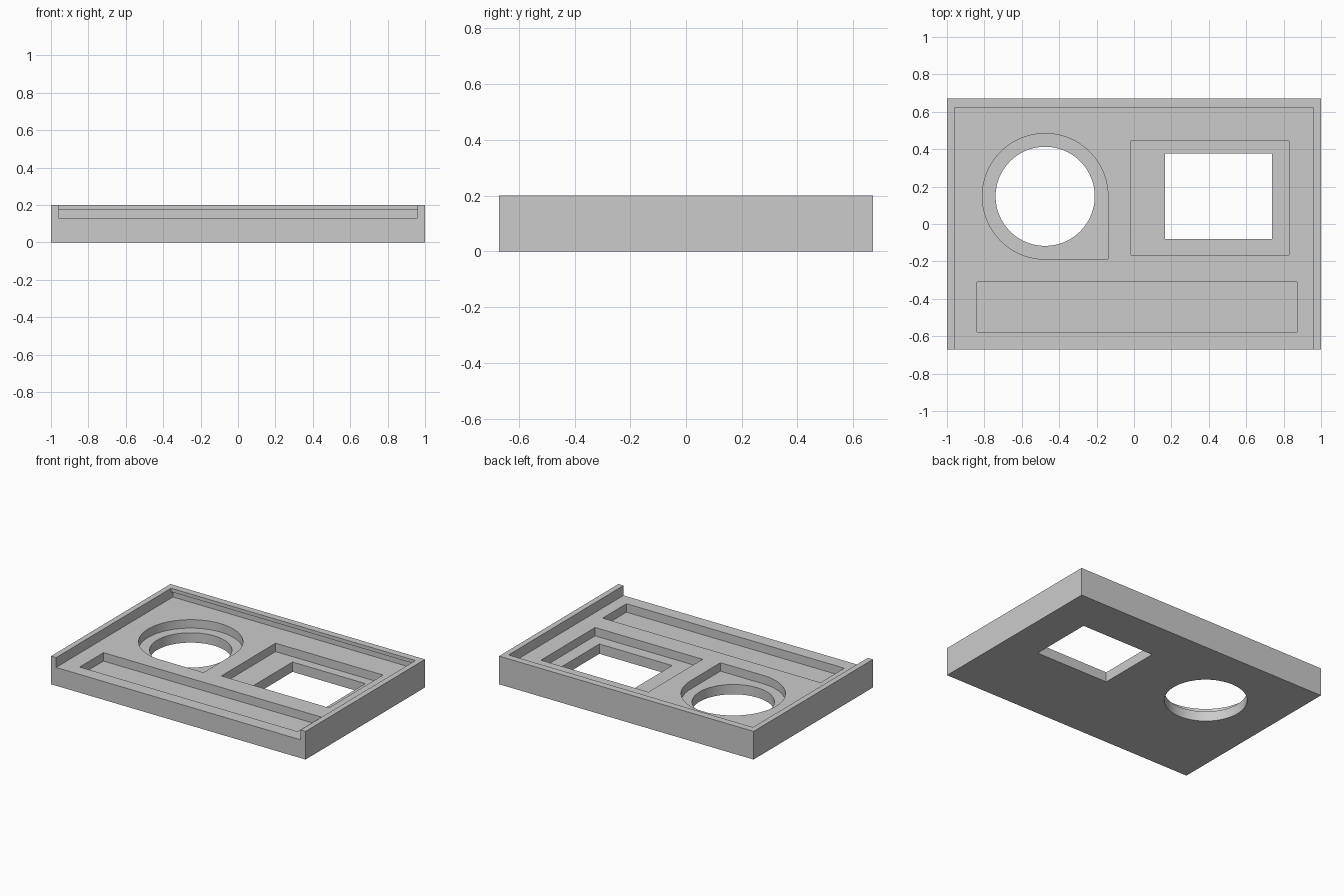
import bpy, math

if "Cube" in bpy.data.objects:
    bpy.data.objects.remove(bpy.data.objects["Cube"])

grey = bpy.data.materials.new("plain_grey")
grey.diffuse_color = (0.6, 0.6, 0.6, 1)
grey.use_nodes = True
grey.node_tree.nodes["Principled BSDF"].inputs["Base Color"].default_value = grey.diffuse_color

HX, HY, H = 1.0, 0.67, 0.2      # half width, half depth, height
DECK, FLOOR = 0.13, 0.07        # recessed deck and pocket floor heights


def solid(name, outline, lo, hi, place):
    """Extrude a closed 2D outline from lo to hi; place maps (u, v, w) to xyz."""
    n = len(outline)
    verts = [place(u, v, w) for w in (lo, hi) for u, v in outline]
    faces = [tuple(reversed(range(n))), tuple(range(n, 2 * n))]
    faces += [(i, (i + 1) % n, n + (i + 1) % n, n + i) for i in range(n)]
    mesh = bpy.data.meshes.new(name)
    mesh.from_pydata(verts, [], faces)
    mesh.materials.append(grey)
    obj = bpy.data.objects.new(name, mesh)
    bpy.context.collection.objects.link(obj)
    return obj


def upright(u, v, w):
    return (u, v, w)


def sideways(u, v, w):
    return (w, u, v)


def rect(x0, x1, y0, y1):
    return [(x0, y0), (x1, y0), (x1, y1), (x0, y1)]


def arc(cx, cy, r, start, end, steps):
    return [(cx + r * math.cos(math.radians(start + (end - start) * i / steps)),
             cy + r * math.sin(math.radians(start + (end - start) * i / steps)))
            for i in range(steps + 1)]


tray = solid("tray", rect(-HX, HX, -HY, HY), 0, H, upright)

# Lid recess: open at the front, with a shallow undercut in the back wall
recess = [(-0.8, DECK), (0.64, DECK), (0.64, 0.175), (0.62, 0.175),
          (0.62, 0.3), (-0.8, 0.3)]
CX, CY = -0.475, 0.148
# Round pocket with one square corner
round_pocket = arc(CX, CY, 0.336, 0, 270, 72) + [(CX + 0.336, CY - 0.336)]

cutters = [
    solid("lid_recess", recess, -0.96, 0.96, sideways),
    solid("round_pocket", round_pocket, FLOOR, 0.3, upright),
    solid("square_pocket", rect(-0.015, 0.83, -0.165, 0.443), FLOOR, 0.3, upright),
    solid("long_pocket", rect(-0.84, 0.872, -0.577, -0.31), FLOOR, 0.3, upright),
    solid("round_hole", arc(CX, CY, 0.265, 0, 360, 96)[:-1], -0.1, 0.3, upright),
    solid("square_hole", rect(0.165, 0.737, -0.08, 0.376), -0.1, 0.3, upright),
]

# Cut everything out of the tray, then remove the cutters
bpy.context.view_layer.objects.active = tray
tray.select_set(True)
for cutter in cutters:
    cutter.hide_render = True
    mod = tray.modifiers.new(cutter.name, 'BOOLEAN')
    mod.operation = 'DIFFERENCE'
    mod.solver = 'EXACT'
    mod.object = cutter
    bpy.ops.object.modifier_apply(modifier=mod.name)
for cutter in cutters:
    bpy.data.objects.remove(cutter)

bpy.ops.object.shade_smooth_by_angle(angle=math.radians(30))
